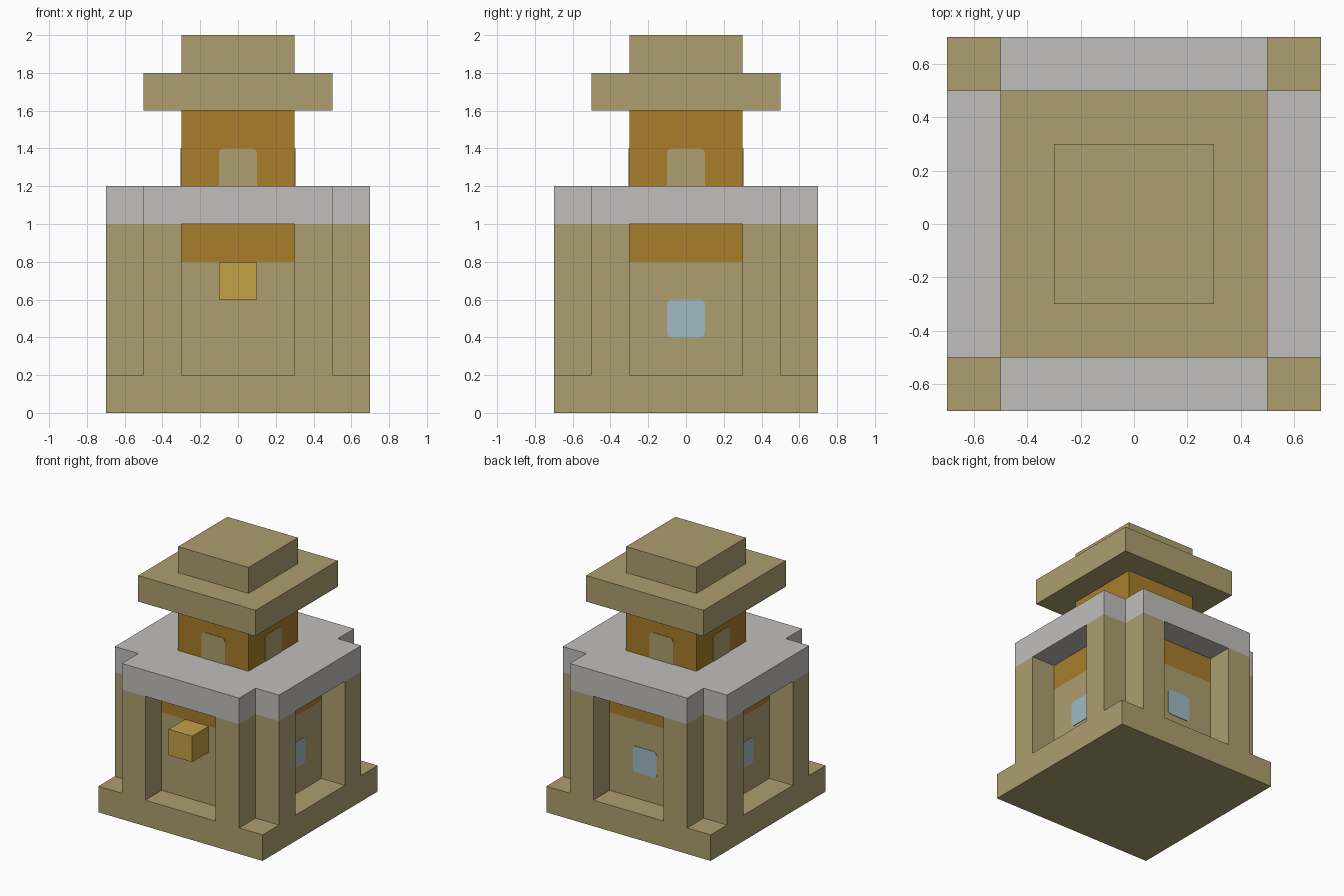
import bpy
import bmesh
from math import cos, sin, pi
from mathutils import Matrix, Vector

cube = bpy.data.objects.get("Cube")
if cube:
    bpy.data.objects.remove(cube, do_unlink=True)


def material(name, rgb):
    """Flat material from an 8-bit sRGB colour."""
    lin = [((c / 255 + 0.055) / 1.055) ** 2.4 for c in rgb]
    mat = bpy.data.materials.new(name)
    mat.use_nodes = True
    mat.diffuse_color = (*lin, 1)
    bsdf = next(n for n in mat.node_tree.nodes if n.type == "BSDF_PRINCIPLED")
    bsdf.inputs["Base Color"].default_value = (*lin, 1)
    return mat


sandstone = material("sandstone", (174, 159, 112))
ochre = material("ochre", (168, 125, 42))
grey_stone = material("grey stone", (192, 191, 188))
gold = material("gold", (195, 161, 70))
glass = material("pale blue glass", (160, 186, 196))

SIDES = {"front": 0, "left": pi / 2, "back": pi, "right": -pi / 2}


def prism(name, outline, low, high, mat, matrix=Matrix()):
    """Extrude a flat outline from low to high, then transform it."""
    bm = bmesh.new()
    face = bm.faces.new([bm.verts.new((x, y, low)) for x, y in outline])
    top = bmesh.ops.extrude_face_region(bm, geom=[face])["geom"]
    moved = [v for v in top if isinstance(v, bmesh.types.BMVert)]
    bmesh.ops.translate(bm, verts=moved, vec=(0, 0, high - low))
    bmesh.ops.transform(bm, matrix=matrix, verts=bm.verts)
    bmesh.ops.recalc_face_normals(bm, faces=bm.faces)
    mesh = bpy.data.meshes.new(name)
    bm.to_mesh(mesh)
    bm.free()
    mesh.materials.append(mat)
    obj = bpy.data.objects.new(name, mesh)
    bpy.context.collection.objects.link(obj)
    return obj


def rect(x0, x1, y0, y1):
    return [(x0, y0), (x1, y0), (x1, y1), (x0, y1)]


def block(name, half, low, high, mat):
    return prism(name, rect(-half, half, -half, half), low, high, mat)


def rounded(half, low, high, radius, round_bottom):
    """Panel outline with rounded top corners and optional bottom ones."""
    points = []
    for sx, sy, start in ((1, 1, 0), (-1, 1, 1), (-1, -1, 2), (1, -1, 3)):
        y = high if sy > 0 else low
        if sy < 0 and not round_bottom:
            points.append((sx * half, y))
            continue
        for i in range(5):
            a = (start + i / 4) * pi / 2
            points.append((sx * (half - radius) + radius * cos(a),
                           y - sy * radius + radius * sin(a)))
    return points


def plate(name, outline, distance, angle, mat):
    """Thin upright panel on a wall at the given distance from the centre."""
    turn = Matrix.Rotation(angle, 4, "Z") @ Matrix.Rotation(pi / 2, 4, "X")
    return prism(name, outline, distance - 0.01, distance + 0.004, mat, turn)


# Base and recessed walls
block("base", 0.7, 0, 0.2, sandstone)
block("lower_wall", 0.5, 0.2, 0.8, sandstone)
block("wall_band", 0.5, 0.8, 1.0, ochre)

# Cross-shaped roof slab with notched corners
quarter = [Vector((0.7, -0.5)), Vector((0.7, 0.5)), Vector((0.5, 0.5))]
cross = [Matrix.Rotation(k * pi / 2, 2) @ p for k in range(4) for p in quarter]
prism("roof_slab", cross, 1.0, 1.2, grey_stone)

# Upper tower and stepped cap
block("tower", 0.3, 1.2, 1.6, ochre)
block("cap_brim", 0.5, 1.6, 1.8, sandstone)
block("cap_top", 0.3, 1.8, 2.0, sandstone)

# Paired piers, tower doors and windows on each side
for side, angle in SIDES.items():
    turn = Matrix.Rotation(angle, 4, "Z")
    for label, x in (("a", -0.5), ("b", 0.3)):
        prism(f"{side}_pier_{label}", rect(x, x + 0.2, -0.7, -0.5),
              0.2, 1.0, sandstone, turn)
    plate(f"{side}_tower_door", rounded(0.1, 1.2, 1.4, 0.025, False),
          0.3, angle, sandstone)
    if side != "front":
        plate(f"{side}_window", rounded(0.1, 0.4, 0.6, 0.025, True),
              0.5, angle, glass)

# Gold block on the front wall
prism("gold_block", rect(-0.1, 0.1, -0.7, -0.5), 0.6, 0.8, gold)
